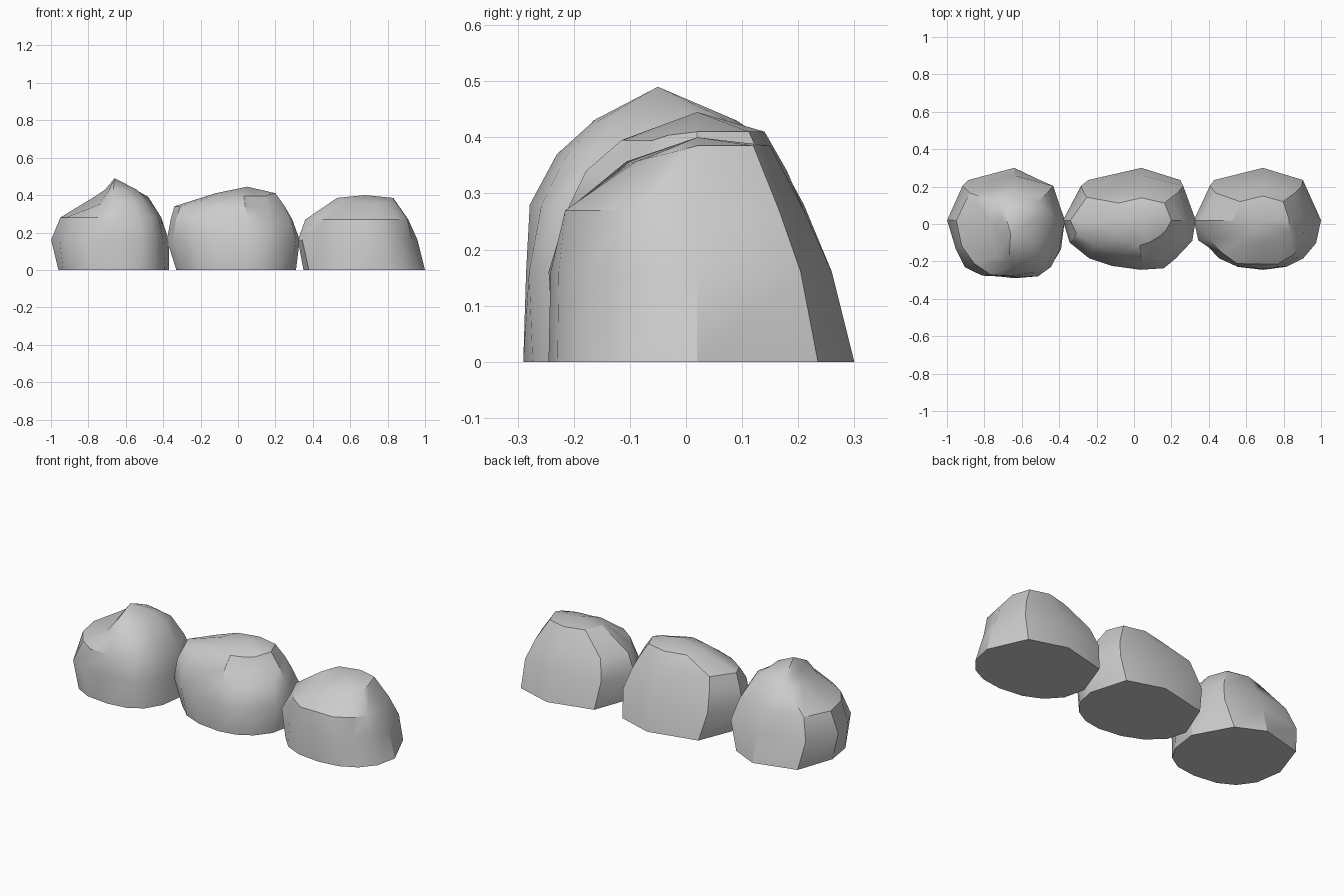
import bpy, bmesh, math, random
from mathutils import Vector

if "Cube" in bpy.data.objects:
    bpy.data.objects.remove(bpy.data.objects["Cube"])

CY = 0.02
# Back half is a coarse half octagon, front half is finer and rounder
BACK = [0, 45, 90, 135, 180]
FRONT = [205, 228, 249, 270, 291, 312, 335]
random.seed(4)


def power(v, p):
    return math.copysign(abs(v) ** p, v) if abs(v) > 1e-6 else 0.0


def rock(name, cx, front_power, levels, apex, dents):
    """Loft rings (z, xmin, xmax, yfront, yback, front_drop), cap with an apex."""
    bm = bmesh.new()
    rings = []
    for z, x0, x1, y0, y1, drop in levels:
        mid = min(max(cx, x0 + 0.1), x1 - 0.1)
        ring = []
        for a in BACK + FRONT:
            p = 0.76 if a <= 180 else front_power
            c = power(math.cos(math.radians(a)), p)
            s = power(math.sin(math.radians(a)), p)
            x = mid + c * ((x1 - mid) if c > 0 else (mid - x0))
            y = CY + s * ((y1 - CY) if s > 0 else (CY - y0))
            # Weathered irregularity on the front only
            if a > 180 and z > 0:
                x += random.uniform(-0.015, 0.015)
                y += random.uniform(-0.006, 0.014)
            ring.append(bm.verts.new((x, y, z - drop * max(0, -s))))
        rings.append(ring)
    n = len(rings[0])
    for low, high in zip(rings, rings[1:]):
        for i in range(n):
            j = (i + 1) % n
            bm.faces.new((low[i], low[j], high[j], high[i]))
    top = bm.verts.new(apex)
    for i in range(n):
        bm.faces.new((rings[-1][i], rings[-1][(i + 1) % n], top))
    bm.faces.new(list(reversed(rings[0])))
    # Chipped hollows and pulled-in corners
    for centre, radius, push in dents:
        for v in bm.verts:
            d = (v.co - Vector(centre)).length / radius
            if d < 1 and v is not top:
                v.co += Vector(push) * (1 - d * d)
    bmesh.ops.recalc_face_normals(bm, faces=bm.faces)
    mesh = bpy.data.meshes.new(name)
    bm.to_mesh(mesh)
    bm.free()
    ob = bpy.data.objects.new(name, mesh)
    bpy.context.collection.objects.link(ob)
    bpy.ops.object.select_all(action='DESELECT')
    ob.select_set(True)
    bpy.context.view_layer.objects.active = ob
    bpy.ops.object.shade_smooth_by_angle(angle=math.radians(32))


# Left boulder with a peaked top and a shelf on its front left
rock("left_boulder", -0.64, 0.8, [
    (0.00, -0.96, -0.37, -0.29, 0.30, 0),
    (0.16, -1.00, -0.37, -0.295, 0.26, 0),
    (0.28, -0.95, -0.41, -0.285, 0.21, 0),
    (0.39, -0.77, -0.48, -0.23, 0.15, 0.02),
    (0.43, -0.71, -0.55, -0.17, 0.09, 0),
], (-0.66, -0.05, 0.49), [
    ((-0.76, -0.12, 0.39), 0.11, (0.01, 0.01, -0.03)),
    ((-0.98, -0.09, 0.20), 0.12, (0.04, 0.01, 0)),
    ((-0.43, 0.235, 0.0), 0.10, (-0.05, -0.01, 0)),
])

# Middle boulder, long and broad-topped with a hollow at front right
rock("middle_boulder", 0.04, 0.97, [
    (0.00, -0.33, 0.31, -0.235, 0.30, 0),
    (0.16, -0.38, 0.33, -0.25, 0.26, 0),
    (0.27, -0.36, 0.29, -0.225, 0.21, 0),
    (0.34, -0.34, 0.25, -0.175, 0.18, 0),
    (0.41, -0.12, 0.20, -0.11, 0.14, 0.015),
], (0.05, 0.02, 0.445), [
    ((0.16, -0.12, 0.33), 0.11, (-0.02, 0.04, -0.01)),
    ((-0.12, -0.18, 0.26), 0.10, (0.01, 0.03, 0)),
])

# Right boulder, the lowest and most rounded
rock("right_boulder", 0.69, 0.9, [
    (0.00, 0.35, 1.00, -0.245, 0.30, 0),
    (0.16, 0.32, 0.96, -0.245, 0.26, 0),
    (0.27, 0.36, 0.91, -0.225, 0.21, 0),
    (0.385, 0.53, 0.83, -0.11, 0.15, 0.03),
], (0.68, 0.02, 0.40), [
    ((0.44, -0.15, 0.20), 0.12, (0.03, 0.03, 0)),
    ((0.93, 0.235, 0.0), 0.10, (-0.025, 0, 0)),
])
